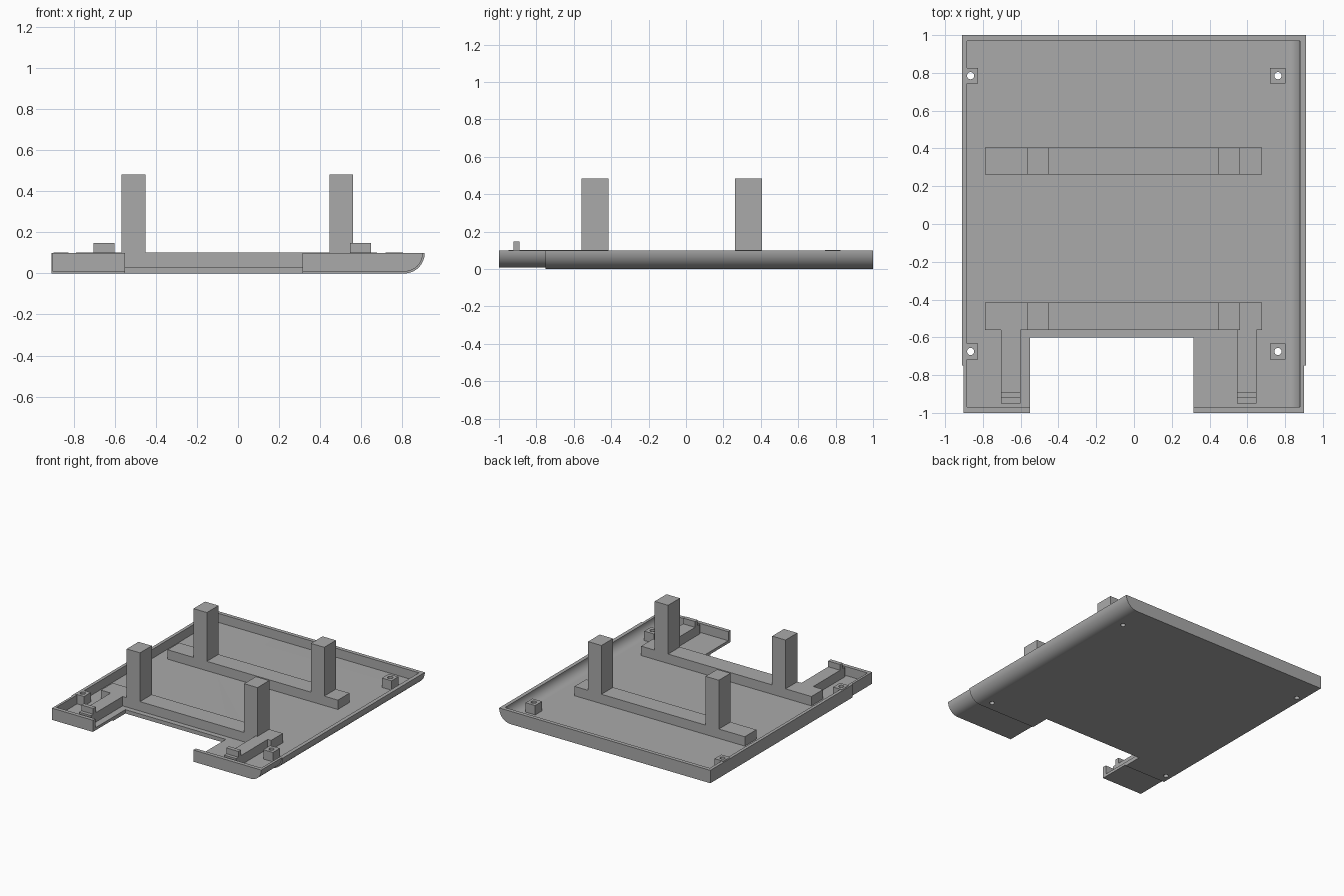
import bpy, bmesh, math

if "Cube" in bpy.data.objects:
    bpy.data.objects.remove(bpy.data.objects["Cube"])

grey = bpy.data.materials.new("grey_plastic")
grey.diffuse_color = (0.4, 0.4, 0.4, 1)
grey.use_nodes = True
grey.node_tree.nodes["Principled BSDF"].inputs["Base Color"].default_value = grey.diffuse_color


def finish(name, bm):
    bmesh.ops.recalc_face_normals(bm, faces=bm.faces)
    me = bpy.data.meshes.new(name)
    bm.to_mesh(me)
    bm.free()
    me.materials.append(grey)
    ob = bpy.data.objects.new(name, me)
    bpy.context.collection.objects.link(ob)
    return ob


def box(name, x0, x1, y0, y1, z0, z1):
    bm = bmesh.new()
    bmesh.ops.create_cube(bm, size=1)
    for v in bm.verts:
        v.co = (x1 if v.co.x > 0 else x0, y1 if v.co.y > 0 else y0,
                z1 if v.co.z > 0 else z0)
    return finish(name, bm)


def round_prism(name, left, radius, y0, y1, top=0.1):
    """Section with a square left side and a quarter-round right side, along y."""
    n, cx, cz = 14, 0.81, 0.1
    pts = [(left, top), (left, cz - radius)]
    pts += [(cx + radius * math.sin(a), cz - radius * math.cos(a))
            for a in (i * math.pi / 2 / n for i in range(n + 1))]
    if top > cz:
        pts.append((cx + radius, top))
    bm = bmesh.new()
    face = bm.faces.new([bm.verts.new((x, y0, z)) for x, z in pts])
    new = bmesh.ops.extrude_face_region(bm, geom=[face])["geom"]
    verts = [g for g in new if isinstance(g, bmesh.types.BMVert)]
    bmesh.ops.translate(bm, verts=verts, vec=(0, y1 - y0, 0))
    return finish(name, bm)


def hole(x, y):
    bm = bmesh.new()
    bmesh.ops.create_cone(bm, cap_ends=True, segments=24, radius1=0.019,
                          radius2=0.019, depth=0.6)
    bmesh.ops.translate(bm, verts=bm.verts, vec=(x, y, 0))
    return finish("hole_cutter", bm)


def combine(ob, tool, operation="DIFFERENCE", keep=False):
    mod = ob.modifiers.new("combine", "BOOLEAN")
    mod.operation, mod.solver, mod.object = operation, "EXACT", tool
    bpy.context.view_layer.objects.active = ob
    bpy.ops.object.modifier_apply(modifier=mod.name)
    if not keep:
        bpy.data.objects.remove(tool)


def smooth(ob):
    bpy.ops.object.select_all(action="DESELECT")
    ob.select_set(True)
    bpy.context.view_layer.objects.active = ob
    bpy.ops.object.shade_smooth_by_angle(angle=math.radians(30))


# Tray shell: full section, slightly slimmer front section, hollow and notch
tray = round_prism("tray", -0.91, 0.1, -0.75, 1.0)
combine(tray, round_prism("front_section", -0.903, 0.091, -1.0, -0.7), "UNION")
combine(tray, round_prism("hollow_cutter", -0.885, 0.07, -0.97, 0.97, 0.2))
combine(tray, box("notch_cutter", -0.55, 0.315, -1.2, -0.6, -0.2, 0.4))

# Corner screw bosses, with holes running through the tray floor
for side, x, x0, x1 in (("left", -0.865, -0.9, -0.825),
                        ("right", 0.762, 0.72, 0.803)):
    for end, y in (("front", -0.675), ("back", 0.785)):
        boss = box(f"{end}_{side}_boss", x0, x1, y - 0.042, y + 0.042, 0.025, 0.103)
        cutter = hole(x, y)
        combine(boss, cutter, keep=True)
        combine(tray, cutter)
        smooth(boss)
smooth(tray)

# Crossbars with two upright posts each
for end, y0, y1 in (("front", -0.56, -0.415), ("back", 0.262, 0.405)):
    box(f"{end}_crossbar", -0.79, 0.677, y0, y1, 0.025, 0.103)
    for side, x0, x1 in (("left", -0.567, -0.452), ("right", 0.445, 0.56)):
        box(f"{end}_{side}_post", x0, x1, y0, y1, 0.103, 0.483)

# Arms reaching forward from the front crossbar, each with an upright tab
for side, x0, x1 in (("left", -0.705, -0.602), ("right", 0.545, 0.648)):
    box(f"{side}_arm", x0, x1, -0.95, -0.56, 0.025, 0.103)
    box(f"{side}_tab", x0, x1, -0.922, -0.89, 0.103, 0.148)
